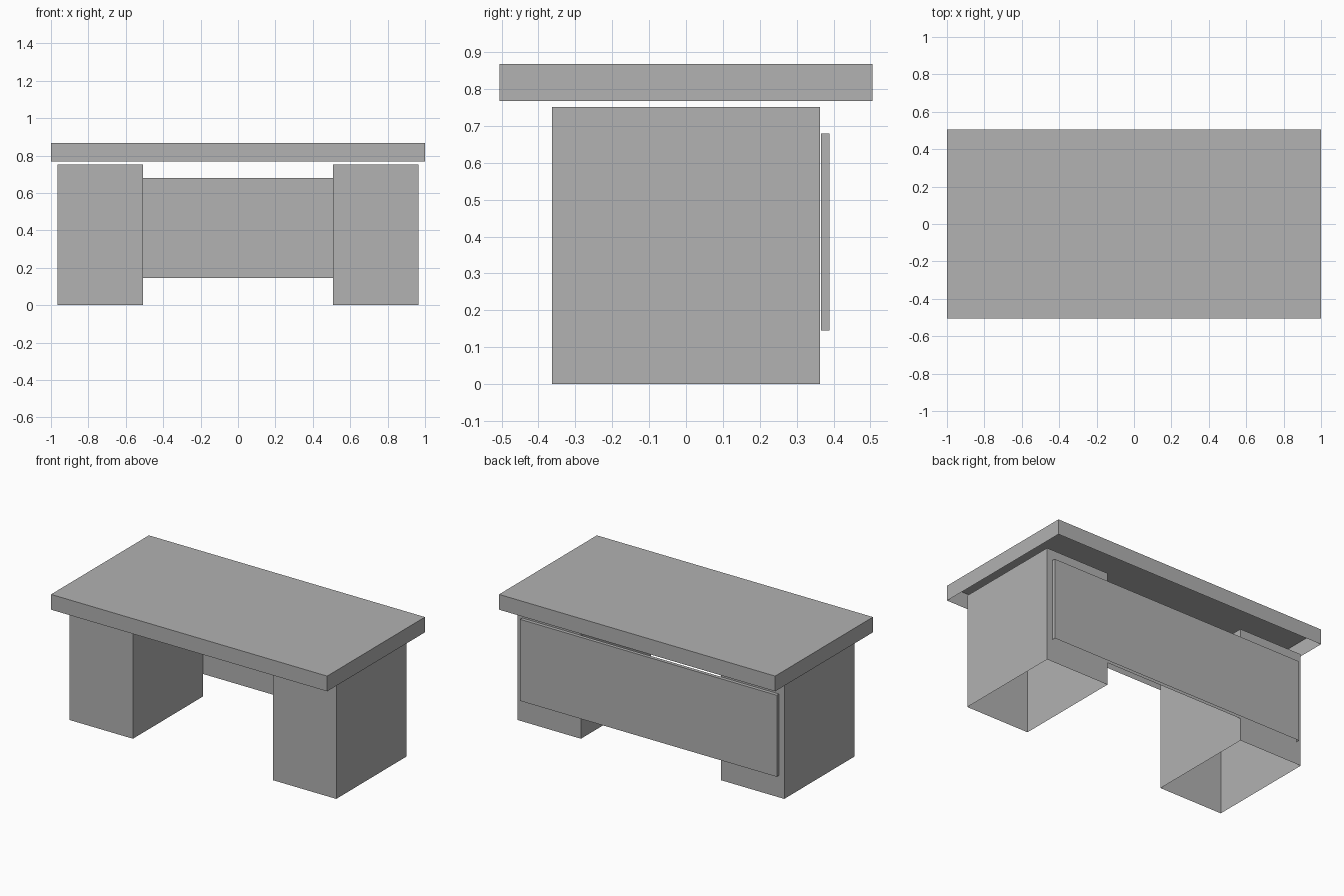
import bpy
import bmesh

if "Cube" in bpy.data.objects:
    bpy.data.objects.remove(bpy.data.objects["Cube"], do_unlink=True)

GREY = (0.445, 0.445, 0.445, 1.0)
grey = bpy.data.materials.new("plain grey")
grey.use_nodes = True
grey.diffuse_color = GREY
grey.node_tree.nodes["Principled BSDF"].inputs["Base Color"].default_value = GREY


def open_box(name, low, high):
    """Thin-walled box without a bottom, between two opposite corners."""
    bm = bmesh.new()
    bmesh.ops.create_cube(bm, size=1)
    for v in bm.verts:
        v.co = [h if c > 0 else l for c, l, h in zip(v.co, low, high)]
    bm.normal_update()
    bottom = [f for f in bm.faces if f.normal.z < -0.5]
    bmesh.ops.delete(bm, geom=bottom, context="FACES_ONLY")
    mesh = bpy.data.meshes.new(name)
    bm.to_mesh(mesh)
    bm.free()
    mesh.materials.append(grey)
    obj = bpy.data.objects.new(name, mesh)
    bpy.context.collection.objects.link(obj)
    return obj


# Desk top, floating just above the pedestals
open_box("desk_top", (-1, -0.506, 0.768), (1, 0.506, 0.868))

# Pedestals on both sides
open_box("left_pedestal", (0.507, -0.363, 0), (0.966, 0.363, 0.751))
open_box("right_pedestal", (-0.966, -0.363, 0), (-0.507, 0.363, 0.751))

# Modesty panel across the back
open_box("back_panel", (-0.93, 0.366, 0.145), (0.93, 0.389, 0.679))
